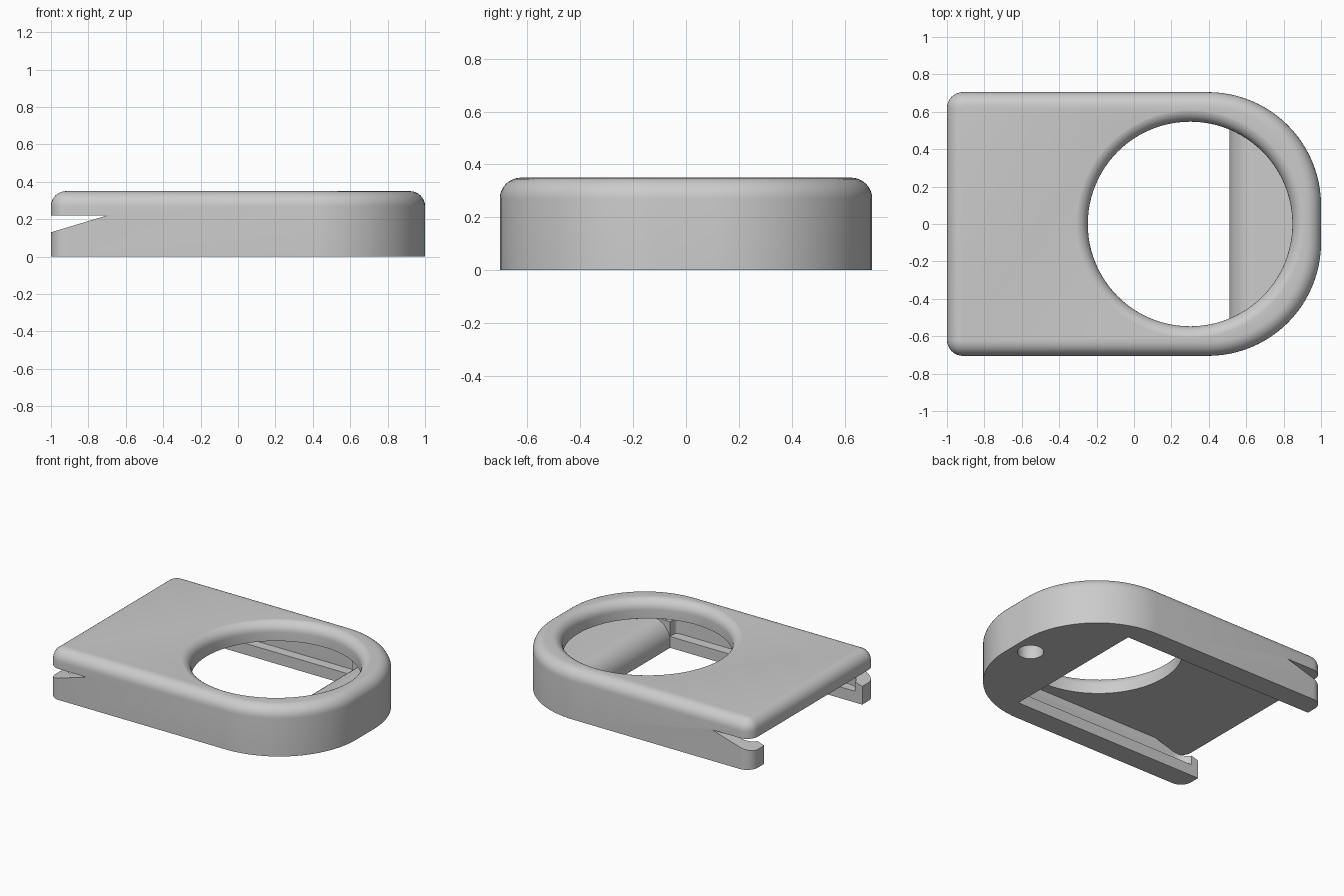
import bpy, bmesh, math
from mathutils import Matrix

cube = bpy.data.objects.get("Cube")
if cube:
    bpy.data.objects.remove(cube, do_unlink=True)

HEIGHT, CEILING, HALF_W = 0.35, 0.22, 0.705
OPEN_W, RECESS_W, BLOCK_X = 0.55, 0.62, 0.51

grey = bpy.data.materials.new("light grey")
grey.use_nodes = True
grey.diffuse_color = (0.6, 0.6, 0.6, 1)
grey.node_tree.nodes["Principled BSDF"].inputs["Base Color"].default_value = grey.diffuse_color


def arc(cx, cy, r, start, end, steps):
    angles = [math.radians(start + (end - start) * i / steps) for i in range(steps + 1)]
    return [(cx + r * math.cos(a), cy + r * math.sin(a)) for a in angles]


def rounded_outline(x0, x1, half_w, r_left, r_right, steps_left=8, steps_right=24):
    """Counter-clockwise outline with its own radius at each end."""
    right = arc(x1 - r_right, half_w - r_right, r_right, 0, 90, steps_right)
    left = arc(x0 + r_left, half_w - r_left, r_left, 90, 180, steps_left)
    upper = right + left
    return upper + [(x, -y) for x, y in reversed(upper)]


def make_object(name, bm):
    bmesh.ops.remove_doubles(bm, verts=bm.verts, dist=1e-5)
    bmesh.ops.recalc_face_normals(bm, faces=bm.faces)
    mesh = bpy.data.meshes.new(name)
    bm.to_mesh(mesh)
    bm.free()
    mesh.materials.append(grey)
    obj = bpy.data.objects.new(name, mesh)
    bpy.context.collection.objects.link(obj)
    return obj


def prism(name, points, place, offset, round_top=0):
    """Extrude an outline; place maps each 2D point to 3D."""
    bm = bmesh.new()
    base = bm.faces.new([bm.verts.new(place(a, b)) for a, b in points])
    top = bmesh.ops.extrude_face_region(bm, geom=[base], use_keep_orig=True)["geom"]
    bmesh.ops.translate(bm, vec=offset, verts=[v for v in top if isinstance(v, bmesh.types.BMVert)])
    bmesh.ops.recalc_face_normals(bm, faces=bm.faces)
    if round_top:
        rim = [e for e in top if isinstance(e, bmesh.types.BMEdge)]
        bmesh.ops.bevel(bm, geom=rim, offset=round_top, segments=8, profile=0.5,
                        affect='EDGES', clamp_overlap=False)
    return make_object(name, bm)


def vertical(name, points, z0, z1, round_top=0):
    return prism(name, points, lambda x, y: (x, y, z0), (0, 0, z1 - z0), round_top)


def crosswise(name, points, half):
    return prism(name, points, lambda x, z: (x, -half, z), (0, 2 * half, 0))


def lathe(name, profile, x, steps=96):
    bm = bmesh.new()
    verts = [bm.verts.new((r, 0, z)) for r, z in profile]
    edges = [bm.edges.new(pair) for pair in zip(verts, verts[1:])]
    bmesh.ops.spin(bm, geom=verts + edges, cent=(0, 0, 0), axis=(0, 0, 1),
                   angle=math.tau, steps=steps, use_merge=True)
    bmesh.ops.transform(bm, matrix=Matrix.Translation((x, 0, 0)), verts=bm.verts)
    return make_object(name, bm)


# Outer housing, square at one end and round at the other
housing = vertical("housing", rounded_outline(-1, 1, HALF_W, 0.085, 0.605), 0, HEIGHT, 0.08)

# Open channel, leaving an end block with a rounded top edge
channel_profile = [(-1.2, CEILING), (-1.2, -0.1), (BLOCK_X, -0.1)]
channel_profile += arc(BLOCK_X + 0.14, 0.045, 0.14, 180, 90, 10)
channel_profile += [(BLOCK_X + 0.14, CEILING)]
cutters = [crosswise("channel_cutter", channel_profile, OPEN_W)]

# Wider recess above the side rails, closed by a hook at each arm end
recess = rounded_outline(-0.95, BLOCK_X, RECESS_W, 0.1, 0.02, 8, 4)
cutters.append(vertical("recess_cutter", recess, 0.08, CEILING))

# Round clearance above the end block
clearance = [(0, 0.185), (RECESS_W, 0.185), (RECESS_W, CEILING), (0, CEILING)]
cutters.append(lathe("clearance_cutter", clearance, 0.3))

# Large window with a rounded upper rim
window = [(0, 0.2), (0.547, 0.2)] + arc(0.617, 0.281, 0.07, 180, 90, 8)
window += [(0.617, 0.45), (0, 0.45)]
cutters.append(lathe("window_cutter", window, 0.3))

# Wedge notch through both arms
notch = [(-0.7, CEILING), (-1.2, CEILING), (-1.2, 0.07)]
cutters.append(crosswise("notch_cutter", notch, 0.9))

# Blind round socket under the end block
socket = [(0, -0.1), (0.085, -0.1), (0.085, 0.06)] + arc(0, 0.06, 0.085, 0, 90, 8)[1:]
cutters.append(lathe("socket_cutter", socket, 0.87, 32))

# Carve the housing and remove the cutters
bpy.ops.object.select_all(action='DESELECT')
housing.select_set(True)
bpy.context.view_layer.objects.active = housing
for cutter in cutters:
    cutter.hide_render = True
    cut = housing.modifiers.new(cutter.name, 'BOOLEAN')
    cut.operation = 'DIFFERENCE'
    cut.solver = 'EXACT'
    cut.object = cutter
    bpy.ops.object.modifier_apply(modifier=cut.name)
    bpy.data.objects.remove(cutter, do_unlink=True)

bpy.ops.object.shade_smooth_by_angle(angle=math.radians(30))
